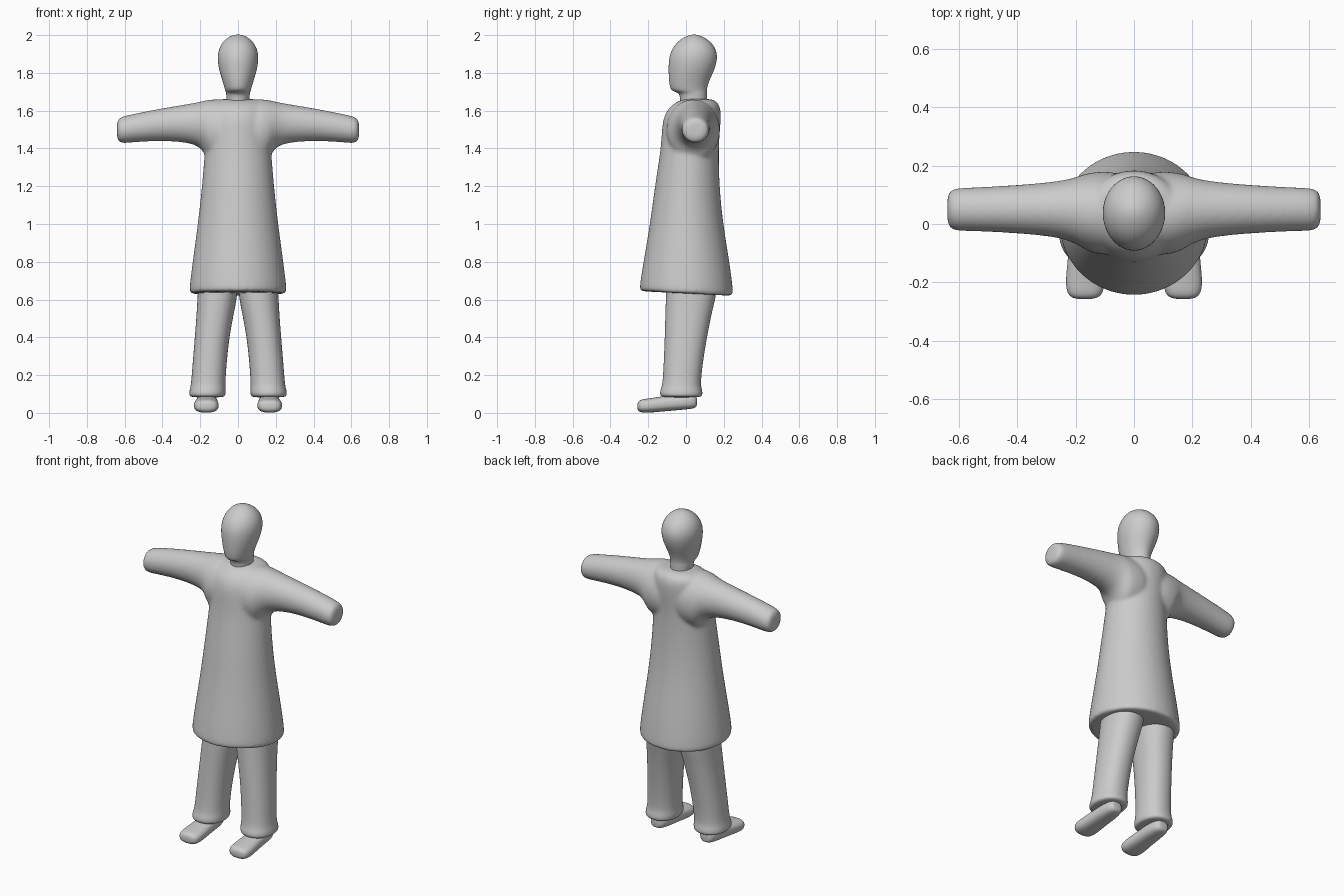
import bpy, bmesh
from math import cos, sin, pi, copysign

SEG = 24


def loft(bm, axis, sections, power=2.0, tilt=0.0):
    """Skin rounded sections (t, u0, u1, v0, v1) stacked along an axis."""
    u, v = [i for i in range(3) if i != axis]
    rings = []
    for t, u0, u1, v0, v1 in sections:
        ring = []
        for i in range(SEG):
            a = 2 * pi * i / SEG
            c, s = [copysign(abs(f) ** (2 / power), f) for f in (cos(a), sin(a))]
            co = [0, 0, 0]
            co[axis] = t
            co[u] = (u0 + u1) / 2 + (u1 - u0) / 2 * 1.011 * c
            co[v] = (v0 + v1) / 2 + (v1 - v0) / 2 * 1.011 * s
            if tilt and t < 0.7:
                co[2] -= tilt * co[1]
            ring.append(bm.verts.new(co))
        rings.append(ring)
    for a, b in zip(rings, rings[1:]):
        for i in range(SEG):
            j = (i + 1) % SEG
            bm.faces.new((a[i], a[j], b[j], b[i]))
    bm.faces.new(rings[0])
    bm.faces.new(rings[-1])


def finish(bm, name, mirror=False):
    bmesh.ops.recalc_face_normals(bm, faces=bm.faces)
    me = bpy.data.meshes.new(name)
    bm.to_mesh(me)
    bm.free()
    for p in me.polygons:
        p.use_smooth = True
    ob = bpy.data.objects.new(name, me)
    bpy.context.collection.objects.link(ob)
    sub = ob.modifiers.new("subdivide", 'SUBSURF')
    sub.levels = sub.render_levels = 2
    if mirror:
        ob.modifiers.new("mirror", 'MIRROR').use_mirror_merge = False
    return ob


# Head and neck
bm = bmesh.new()
loft(bm, 2, [(z, -h, h, y0, y1) for z, h, y0, y1 in [
    (1.60, .060, -.03, .11), (1.67, .060, -.03, .11), (1.695, .063, -.038, .11),
    (1.705, .067, -.078, .11), (1.73, .074, -.086, .113), (1.77, .086, -.091, .128),
    (1.82, .101, -.092, .152), (1.88, .110, -.091, .168), (1.93, .101, -.073, .157),
    (1.97, .076, -.04, .126), (1.994, .043, .0, .085), (2.003, .014, .03, .055)]])
finish(bm, "head")

# Coat body
bm = bmesh.new()
loft(bm, 2, [(z, -h, h, y0, y1) for z, h, y0, y1 in [
    (.632, .235, -.225, .23), (.633, .255, -.243, .248), (.655, .258, -.246, .25),
    (.80, .240, -.225, .230), (1.0, .212, -.19, .196), (1.2, .190, -.165, .176),
    (1.4, .174, -.132, .172), (1.5, .170, -.128, .180), (1.57, .170, -.118, .185),
    (1.615, .165, -.09, .182), (1.645, .145, -.055, .168), (1.66, .11, -.015, .14),
    (1.662, .05, .01, .11)]], tilt=.05)

# Sleeves, flared where they meet the coat
for s in (1, -1):
    loft(bm, 0, [(s * x, *r) for x, *r in [
        (0, -.09, .17, 1.33, 1.64), (.10, -.11, .182, 1.33, 1.662),
        (.155, -.095, .175, 1.33, 1.658), (.18, -.08, .168, 1.375, 1.652),
        (.20, -.068, .16, 1.405, 1.647), (.25, -.046, .147, 1.43, 1.637),
        (.40, -.031, .133, 1.443, 1.613), (.56, -.024, .125, 1.432, 1.582),
        (.615, -.024, .123, 1.427, 1.568), (.637, -.012, .112, 1.437, 1.557),
        (.641, .015, .085, 1.465, 1.53)]])
coat = finish(bm, "coat_with_sleeves")
rm = coat.modifiers.new("blend", 'REMESH')
rm.mode = 'VOXEL'
rm.voxel_size = .01
rm.use_smooth_shade = True
sm = coat.modifiers.new("smooth", 'SMOOTH')
sm.factor = .5
sm.iterations = 8

# Trouser legs with a small cuff
bm = bmesh.new()
loft(bm, 2, [
    (.80, .0, .20, -.10, .17), (.64, .0, .213, -.105, .165),
    (.55, .018, .217, -.108, .14), (.40, .047, .228, -.112, .11),
    (.25, .062, .241, -.118, .086), (.15, .068, .248, -.124, .077),
    (.125, .065, .255, -.134, .084), (.10, .066, .259, -.139, .088),
    (.085, .072, .253, -.130, .081), (.082, .10, .22, -.10, .05)], power=2.2)
finish(bm, "trouser_legs", mirror=True)

# Shoes
bm = bmesh.new()
loft(bm, 1, [
    (.058, .15, .185, .04, .08), (.052, .125, .207, .025, .095),
    (.0, .110, .220, .018, .10), (-.10, .108, .224, .010, .092),
    (-.19, .101, .235, .001, .077), (-.235, .105, .231, .001, .072),
    (-.253, .122, .215, .010, .062), (-.258, .15, .19, .025, .045)], power=2.5)
finish(bm, "shoes", mirror=True)
